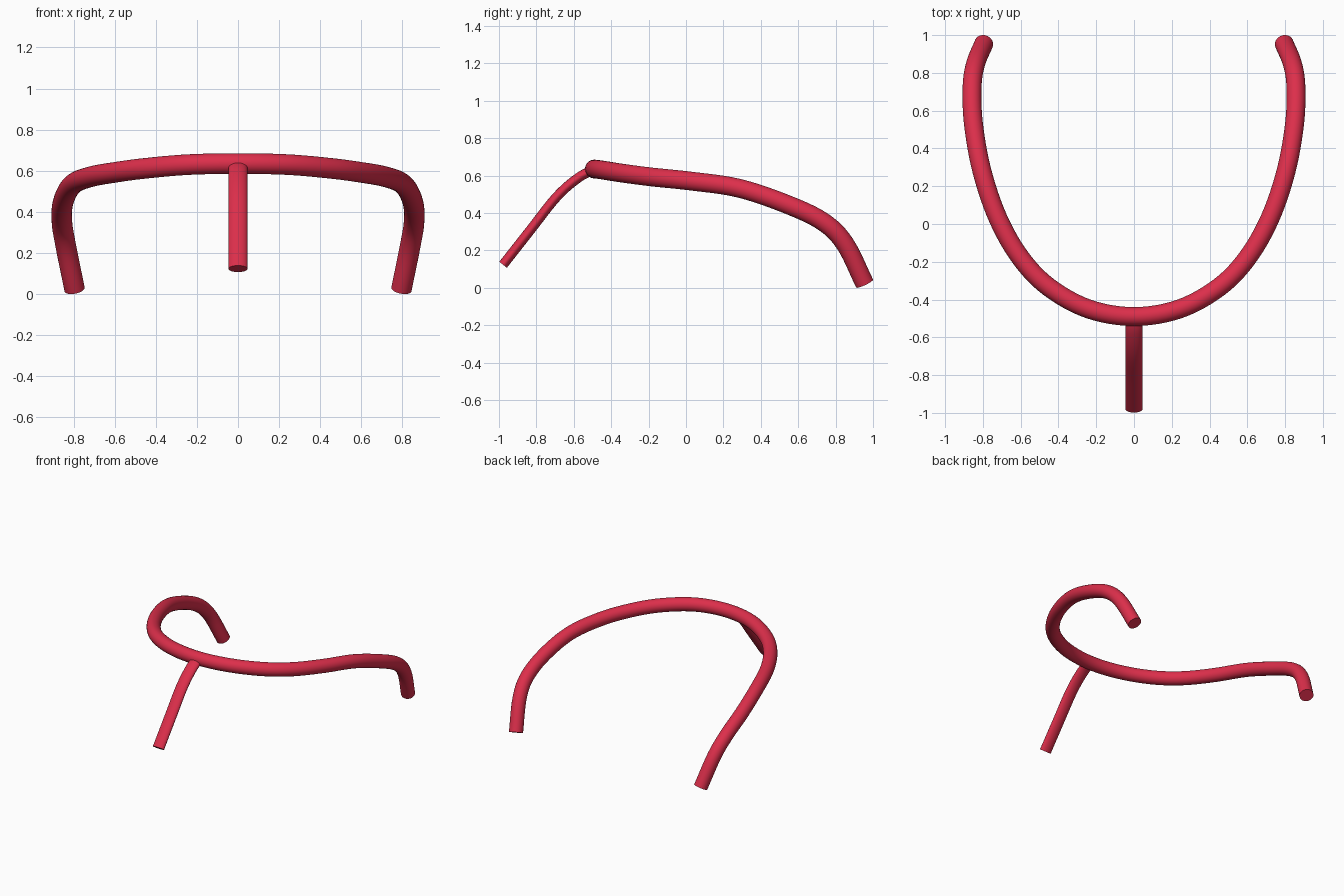
import bpy, bmesh, math
from mathutils import Vector

cube = bpy.data.objects.get("Cube")
if cube:
    bpy.data.objects.remove(cube, do_unlink=True)

RED = (0.72, 0.028, 0.07, 1)
red = bpy.data.materials.new("red")
red.use_nodes = True
red.diffuse_color = RED
red.node_tree.nodes["Principled BSDF"].inputs["Base Color"].default_value = RED


def smooth_path(points, steps=6):
    """Catmull-Rom curve through the points."""
    p = [Vector(q) for q in points]
    p = [2 * p[0] - p[1]] + p + [2 * p[-1] - p[-2]]
    out = []
    for a, b, c, d in zip(p, p[1:], p[2:], p[3:]):
        for i in range(steps):
            t = i / steps
            out.append(0.5 * (2 * b + (c - a) * t + (2 * a - 5 * b + 4 * c - d) * t**2
                              + (3 * b - a - 3 * c + d) * t**3))
    return out + [p[-2]]


def tube(name, points, wide, thick, sides=32):
    """Sweep an oval section along a path and cap both ends."""
    path = smooth_path(points)
    bm = bmesh.new()
    rings = []
    for i, c in enumerate(path):
        tangent = (path[min(i + 1, len(path) - 1)] - path[max(i - 1, 0)]).normalized()
        side = tangent.cross(Vector((0, 0, 1))).normalized()
        up = side.cross(tangent)
        angles = [math.tau * k / sides for k in range(sides)]
        rings.append([bm.verts.new(c + side * wide * math.cos(a) + up * thick * math.sin(a))
                      for a in angles])
    for r, s in zip(rings, rings[1:]):
        for k in range(sides):
            n = (k + 1) % sides
            bm.faces.new((r[k], r[n], s[n], s[k]))
    bm.faces.new(rings[0])
    bm.faces.new(rings[-1])
    bmesh.ops.recalc_face_normals(bm, faces=bm.faces)
    mesh = bpy.data.meshes.new(name)
    bm.to_mesh(mesh)
    bm.free()
    mesh.materials.append(red)
    obj = bpy.data.objects.new(name, mesh)
    bpy.context.collection.objects.link(obj)
    bpy.ops.object.select_all(action='DESELECT')
    obj.select_set(True)
    bpy.context.view_layer.objects.active = obj
    bpy.ops.object.shade_smooth_by_angle(angle=math.radians(40))
    return obj


# Open hoop: one half of the path, mirrored across x
half = [(0.24, -0.45, 0.63), (0.45, -0.335, 0.612), (0.6, -0.18, 0.592),
        (0.72, 0.03, 0.57), (0.805, 0.28, 0.533), (0.85, 0.53, 0.45),
        (0.857, 0.73, 0.355), (0.838, 0.85, 0.235), (0.795, 0.955, 0.023)]
hoop = [(-x, y, z) for x, y, z in reversed(half)] + [(0, -0.49, 0.635)] + half
tube("hoop", hoop, 0.05, 0.05)

# Flattened stem dropping forward from the middle of the hoop
tube("stem", [(0, -0.48, 0.635), (0, -0.57, 0.592), (0, -0.69, 0.488),
              (0, -0.835, 0.305), (0, -0.978, 0.123)], 0.046, 0.026)
